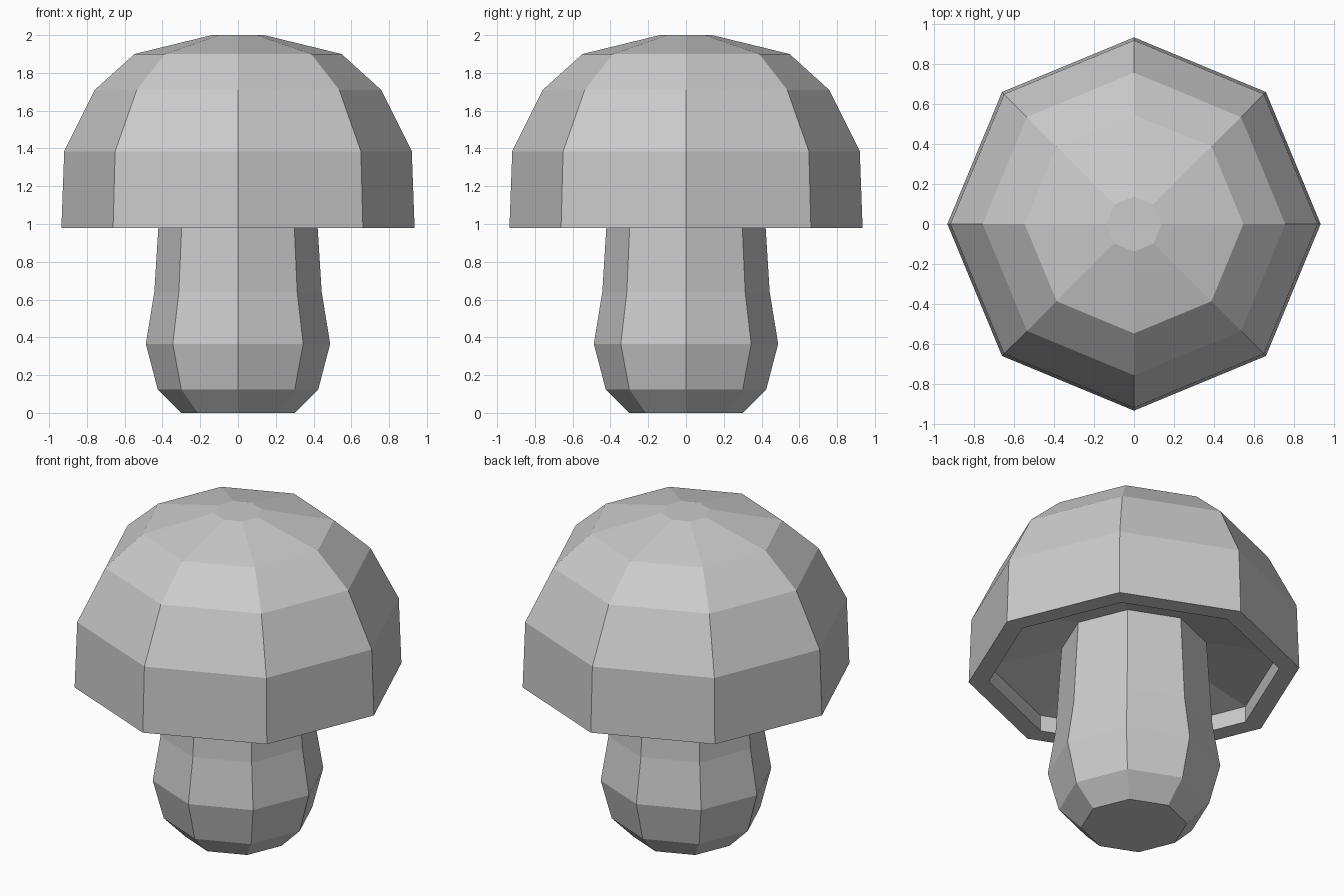
import bpy, bmesh
from math import cos, sin, pi

if "Cube" in bpy.data.objects:
    bpy.data.objects.remove(bpy.data.objects["Cube"])

SIDES = 8


def lathe(name, profile, close_first=False, close_last=False):
    """Revolve an (r, z) profile into a flat-shaded eight-sided part."""
    bm = bmesh.new()
    rings = [[bm.verts.new((r * cos(2 * pi * i / SIDES), r * sin(2 * pi * i / SIDES), z))
              for i in range(SIDES)] for r, z in profile]
    for a, b in zip(rings, rings[1:]):
        for i in range(SIDES):
            j = (i + 1) % SIDES
            bm.faces.new((a[i], a[j], b[j], b[i]))
    if close_first:
        bm.faces.new(rings[0][::-1])
    if close_last:
        bm.faces.new(rings[-1])
    mesh = bpy.data.meshes.new(name)
    bm.to_mesh(mesh)
    bm.free()
    obj = bpy.data.objects.new(name, mesh)
    bpy.context.collection.objects.link(obj)
    return obj


# Bulging stem, open where it joins the underside of the cap
lathe("mushroom_stem",
      [(0.30, 0), (0.425, 0.125), (0.488, 0.365), (0.443, 0.64), (0.41, 1.17)],
      close_first=True)

# Cap: sloped underside, inner lip, rim, then the outer dome
lathe("mushroom_cap",
      [(0.41, 1.17), (0.82, 1.08), (0.82, 0.98), (0.935, 0.98),
       (0.92, 1.385), (0.758, 1.71), (0.548, 1.90), (0.138, 2.0)],
      close_last=True)
